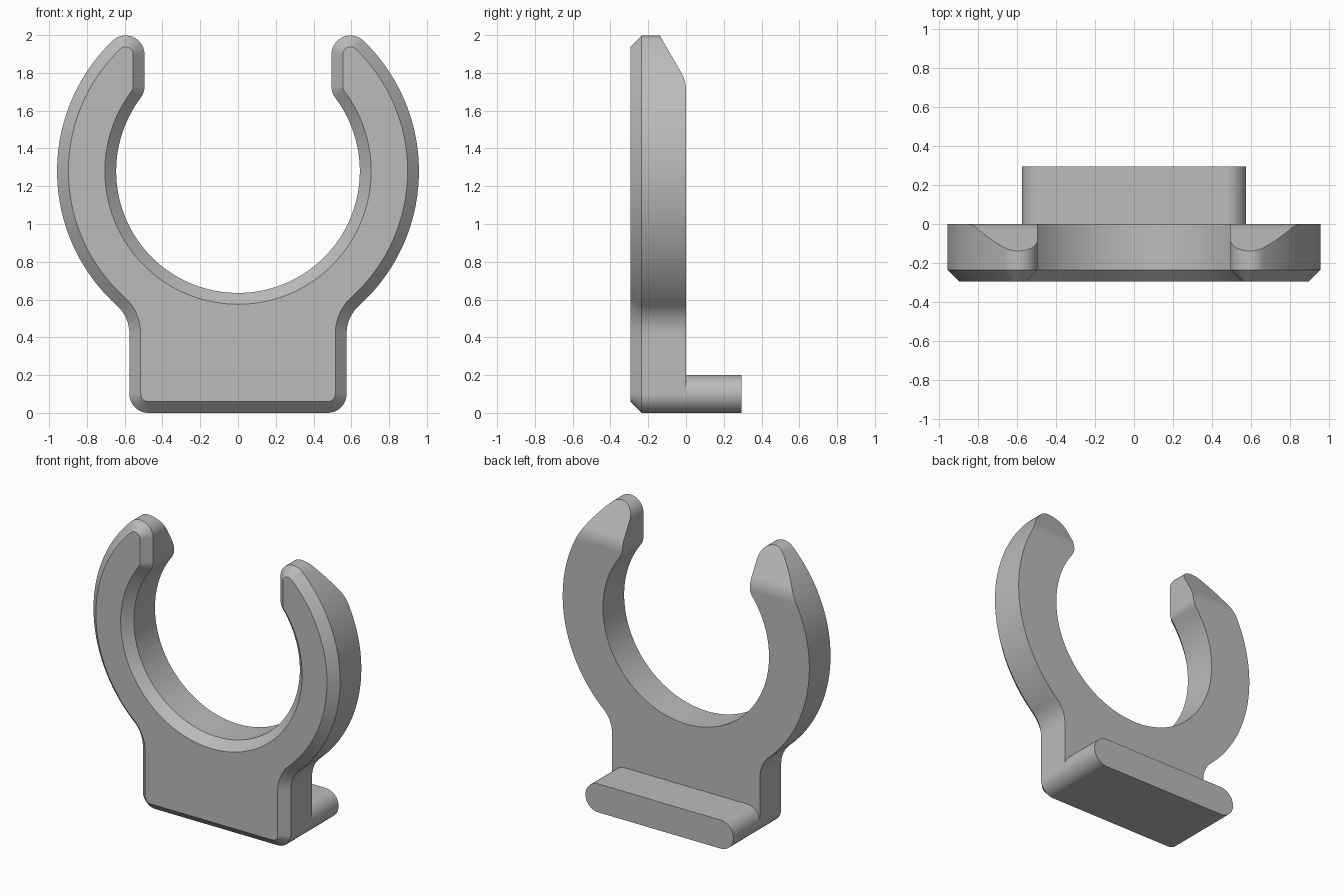
import bpy, bmesh
from math import sin, cos, radians, degrees, atan2, sqrt

if "Cube" in bpy.data.objects:
    bpy.data.objects.remove(bpy.data.objects["Cube"])

# Main dimensions
HUB_Z, R_OUT, R_IN = 1.28, 0.958, 0.645      # ring centre height and radii
HALF_BASE, ROUND, NECK = 0.575, 0.1, 0.2     # base half width, corner and neck radii
DEPTH, CHAMFER = 0.295, 0.06
TIP_X = 0.595

grey = bpy.data.materials.new("plain grey")
grey.use_nodes = True
grey.diffuse_color = (0.5, 0.5, 0.5, 1)
grey.node_tree.nodes["Principled BSDF"].inputs["Base Color"].default_value = (0.5, 0.5, 0.5, 1)


def arc(cx, cz, r, start, end, n):
    angles = [radians(start + (end - start) * i / n) for i in range(n + 1)]
    return [(cx + r * cos(a), cz + r * sin(a)) for a in angles]


def loft(name, rings, cap_start=True):
    """Skin matching closed rings of 3D points and cap the ends."""
    bm = bmesh.new()
    loops = [[bm.verts.new(p) for p in ring] for ring in rings]
    n = len(loops[0])
    for a, b in zip(loops, loops[1:]):
        for i in range(n):
            j = (i + 1) % n
            bm.faces.new((a[i], a[j], b[j], b[i]))
    if cap_start:
        bm.faces.new(loops[0])
    bm.faces.new(loops[-1])
    bmesh.ops.remove_doubles(bm, verts=bm.verts, dist=0.0005)
    bmesh.ops.recalc_face_normals(bm, faces=bm.faces)
    mesh = bpy.data.meshes.new(name)
    bm.to_mesh(mesh)
    bm.free()
    mesh.materials.append(grey)
    obj = bpy.data.objects.new(name, mesh)
    bpy.context.collection.objects.link(obj)
    return obj


def activate(obj):
    bpy.ops.object.select_all(action="DESELECT")
    obj.select_set(True)
    bpy.context.view_layer.objects.active = obj


def smooth(obj):
    activate(obj)
    bpy.ops.object.shade_smooth_by_angle(angle=radians(28))
    mod = obj.modifiers.new("even shading", "WEIGHTED_NORMAL")
    mod.keep_sharp = True


def clip_outline(inset):
    """Clip outline in x and z, shrunk by inset; arcs are tangent to each other."""
    neck_x = HALF_BASE + NECK
    neck_dz = sqrt((R_OUT + NECK) ** 2 - neck_x ** 2)
    neck_angle = degrees(atan2(neck_dz, -neck_x))
    tip_dz = sqrt((R_OUT - ROUND) ** 2 - TIP_X ** 2)
    tip_angle = degrees(atan2(tip_dz, TIP_X))
    lip_dz = sqrt((R_IN + ROUND) ** 2 - TIP_X ** 2)
    lip_angle = degrees(atan2(lip_dz, TIP_X))
    r = ROUND - inset
    half = arc(HALF_BASE - ROUND, ROUND, r, -90, 0, 10)
    half += arc(neck_x, HUB_Z - neck_dz, NECK + inset, 180, neck_angle, 10)
    half += arc(0, HUB_Z, R_OUT - inset, neck_angle - 180, tip_angle, 40)
    half += arc(TIP_X, HUB_Z + tip_dz, r, tip_angle, 180, 14)
    half += arc(TIP_X, HUB_Z + lip_dz, r, 180, 180 + lip_angle, 6)
    half += arc(0, HUB_Z, R_IN + inset, lip_angle, -90, 48)
    return half + [(-x, z) for x, z in reversed(half[:-1])]


# Clip body with a chamfered front
body = loft("clip_body", [[(x, y, z) for x, z in clip_outline(inset)] for y, inset in
                          ((-DEPTH, CHAMFER), (-DEPTH + CHAMFER, 0), (0, 0))])

# Slope behind the two arm tips, blended into the back
blend, start_z = 0.19, 1.707
slope = arc(-blend, start_z, blend, 0, 30, 10)
y, z = slope[-1]
slope += [(y - 0.4 * sin(radians(30)), z + 0.4 * cos(radians(30))), (0.2, 2.2), (0.2, start_z)]
cutter = loft("tip_cutter", [[(x, y, z) for y, z in slope] for x in (-1.2, 1.2)])
cutter.hide_render = True
cut = body.modifiers.new("tip slope", "BOOLEAN")
cut.operation, cut.solver, cut.object = "DIFFERENCE", "EXACT", cutter
activate(body)
bpy.ops.object.modifier_apply(modifier=cut.name)
bpy.data.objects.remove(cutter)
smooth(body)

# Rounded foot bar at the back
edge = HALF_BASE - ROUND
bar = arc(edge, ROUND, ROUND, -90, 90, 20) + arc(-edge, ROUND, ROUND, 90, 270, 20)
foot = loft("foot_bar", [[(x, y, z) for x, z in bar] for y in (0, DEPTH)], cap_start=False)
smooth(foot)
